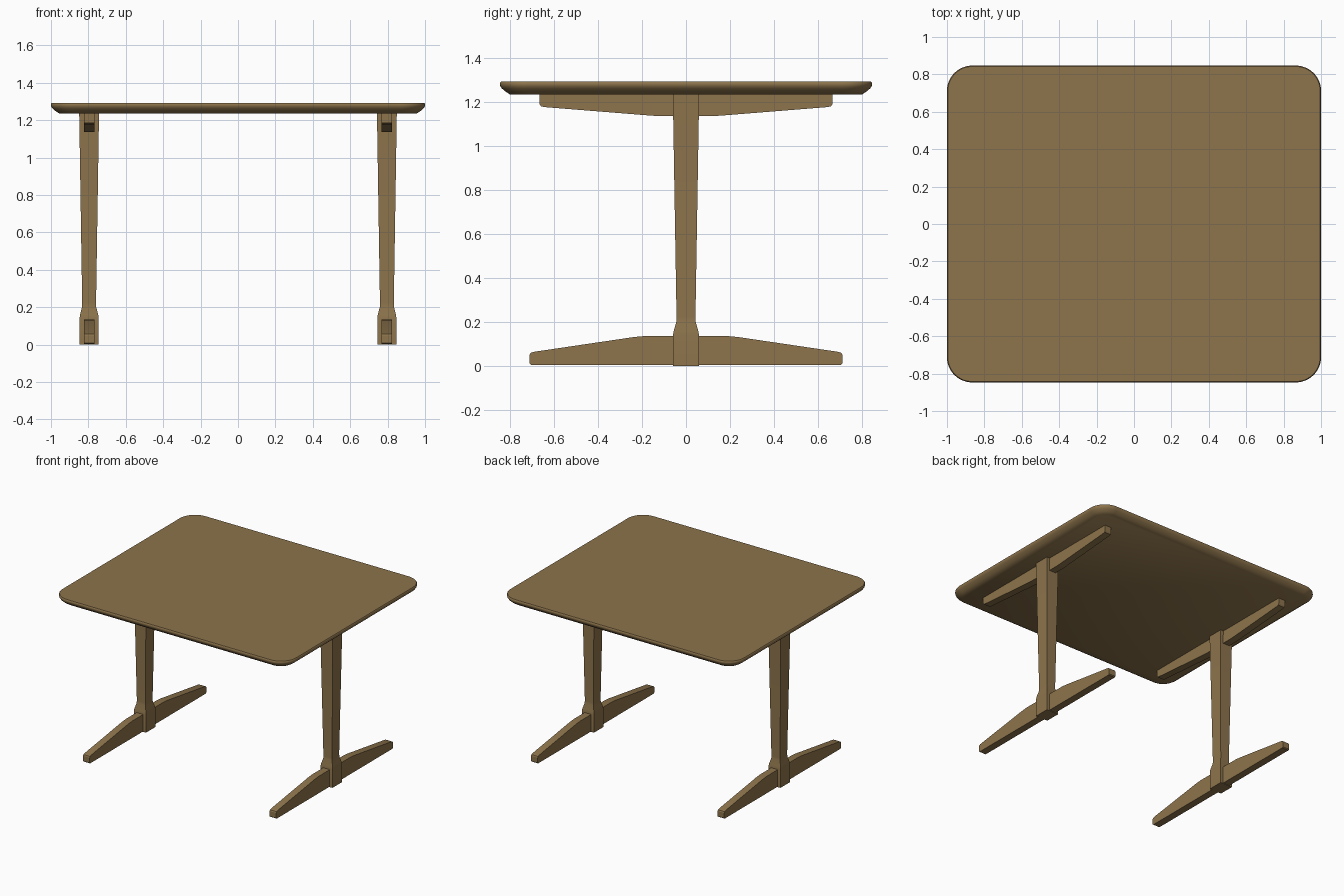
import bpy, bmesh, math

if "Cube" in bpy.data.objects:
    bpy.data.objects.remove(bpy.data.objects["Cube"])

wood = bpy.data.materials.new("warm_wood")
wood.diffuse_color = (0.266, 0.174, 0.072, 1)
wood.use_nodes = True
wood.node_tree.nodes["Principled BSDF"].inputs["Base Color"].default_value = wood.diffuse_color


def finish(bm, name, smooth_angle):
    bmesh.ops.recalc_face_normals(bm, faces=bm.faces)
    me = bpy.data.meshes.new(name)
    bm.to_mesh(me)
    bm.free()
    ob = bpy.data.objects.new(name, me)
    bpy.context.collection.objects.link(ob)
    me.materials.append(wood)
    bpy.ops.object.select_all(action='DESELECT')
    ob.select_set(True)
    bpy.context.view_layer.objects.active = ob
    bpy.ops.object.shade_smooth_by_angle(angle=math.radians(smooth_angle))
    return ob


def loft(name, rings, smooth_angle=20):
    """Skin a stack of equally long rings and cap both ends."""
    bm = bmesh.new()
    loops = [[bm.verts.new(p) for p in ring] for ring in rings]
    n = len(loops[0])
    for a, b in zip(loops, loops[1:]):
        for i in range(n):
            j = (i + 1) % n
            bm.faces.new((a[i], a[j], b[j], b[i]))
    bm.faces.new(loops[0])
    bm.faces.new(loops[-1])
    return finish(bm, name, smooth_angle)


def rounded_rect(hx, hy, r, z, steps=12):
    pts = []
    for k, (sx, sy) in enumerate([(1, 1), (-1, 1), (-1, -1), (1, -1)]):
        for i in range(steps + 1):
            a = math.pi / 2 * (k + i / steps)
            pts.append((sx * (hx - r) + r * math.cos(a),
                        sy * (hy - r) + r * math.sin(a), z))
    return pts


def rect(cx, hx, hy, z):
    return [(cx + hx, hy, z), (cx - hx, hy, z), (cx - hx, -hy, z), (cx + hx, -hy, z)]


def beam(name, cx, half_width, half_profile):
    """Extrude a (y, z) half profile, mirrored in y, across x."""
    profile = half_profile + [(-y, z) for y, z in reversed(half_profile)]
    return loft(name, [[(cx + s * half_width, y, z) for y, z in profile]
                       for s in (-1, 1)])


# Table top: rounded slab with an undercut edge, as (inset, height)
EDGE = [(0.045, 1.235), (0.024, 1.249), (0.009, 1.262), (0.002, 1.272),
        (0, 1.28), (0.001, 1.288), (0.005, 1.293)]
loft("table_top", [rounded_rect(1 - d, 0.847 - d, 0.135 - d, z) for d, z in EDGE], 35)

# Post sections as (half x, half y, height)
POST = [(0.051, 0.059, 0), (0.051, 0.059, 0.14), (0.049, 0.056, 0.158),
        (0.038, 0.044, 0.2), (0.037, 0.043, 0.22), (0.053, 0.06, 1.236)]
# Foot and support arm outlines as (y, z)
FOOT = [(0.705, 0.004), (0.711, 0.01), (0.711, 0.05), (0.707, 0.058),
        (0.695, 0.063), (0.235, 0.131), (0.19, 0.135)]
ARM = [(0.666, 1.236), (0.666, 1.19), (0.66, 1.181), (0.645, 1.177),
       (0.17, 1.139), (0.14, 1.137)]

for side, x in (("left", -0.796), ("right", 0.796)):
    loft(side + "_post", [rect(x, hx, hy, z) for hx, hy, z in POST])
    beam(side + "_foot", x, 0.028, FOOT)
    beam(side + "_support_arm", x, 0.028, ARM)
